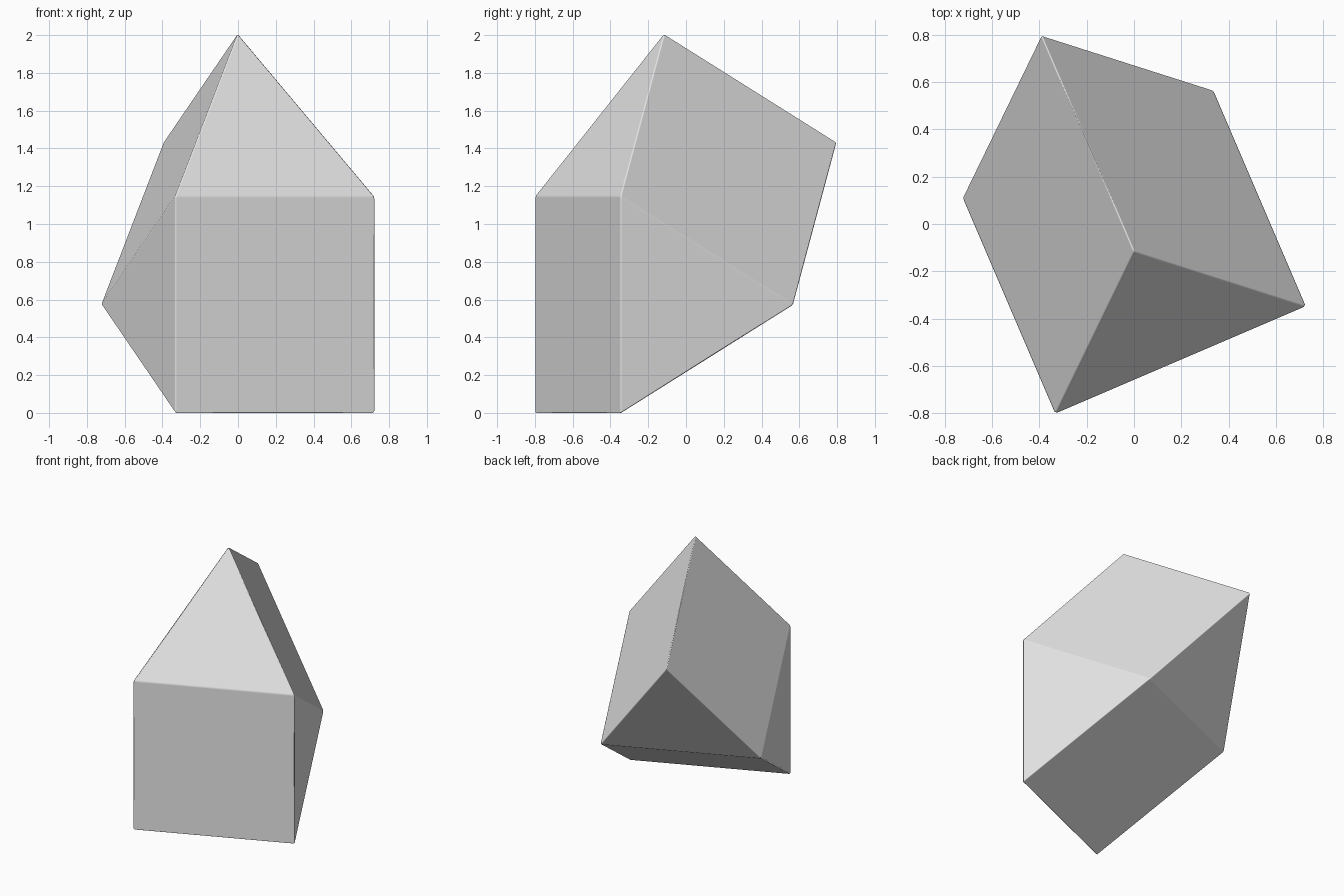
import bpy
import bmesh
from math import radians, sqrt
from mathutils import Matrix, Vector

cube = bpy.data.objects.get("Cube")
if cube:
    bpy.data.objects.remove(cube, do_unlink=True)

EDGE = 1.151              # every edge has the same length
BEVEL = 0.008
half = EDGE / 2
ridge = EDGE * sqrt(3) / 2

# Plain grey material
grey = bpy.data.materials.new("light grey")
grey.use_nodes = True
colour = (0.8, 0.8, 0.8, 1.0)
grey.diffuse_color = colour
grey.node_tree.nodes["Principled BSDF"].inputs["Base Color"].default_value = colour

# Two triangular prisms sharing a square, with their ridges crossed
bm = bmesh.new()
for s in (-1, 1):
    for t in (-1, 1):
        bm.verts.new((s * half, t * half, 0))
    bm.verts.new((0, s * half, ridge))
    bm.verts.new((s * half, 0, -ridge))
bmesh.ops.convex_hull(bm, input=bm.verts[:])
bmesh.ops.dissolve_limit(bm, angle_limit=radians(3), verts=bm.verts[:], edges=bm.edges[:])
bmesh.ops.recalc_face_normals(bm, faces=bm.faces[:])

# Tilt so one square stands upright, then turn and centre it on the ground
turn = Matrix.Rotation(radians(23.2), 4, 'Z') @ Matrix.Rotation(radians(-30), 4, 'X')
bmesh.ops.transform(bm, matrix=turn, verts=bm.verts[:])


def middle(axis):
    values = [v.co[axis] for v in bm.verts]
    return (min(values) + max(values)) / 2


lowest = min(v.co.z for v in bm.verts)
shift = Vector((-middle(0), -middle(1), -lowest - BEVEL / 2))
bmesh.ops.translate(bm, vec=shift, verts=bm.verts[:])

mesh = bpy.data.meshes.new("crossed_prism_solid")
bm.to_mesh(mesh)
bm.free()
mesh.materials.append(grey)
solid = bpy.data.objects.new("crossed_prism_solid", mesh)
bpy.context.collection.objects.link(solid)

# Smooth only the shallow folds, and chamfer every edge
bpy.ops.object.select_all(action='DESELECT')
solid.select_set(True)
bpy.context.view_layer.objects.active = solid
bpy.ops.object.shade_smooth_by_angle(angle=radians(35))
bevel = solid.modifiers.new("chamfer", 'BEVEL')
bevel.width = BEVEL
bevel.segments = 1
bevel.limit_method = 'NONE'
bevel.harden_normals = True
